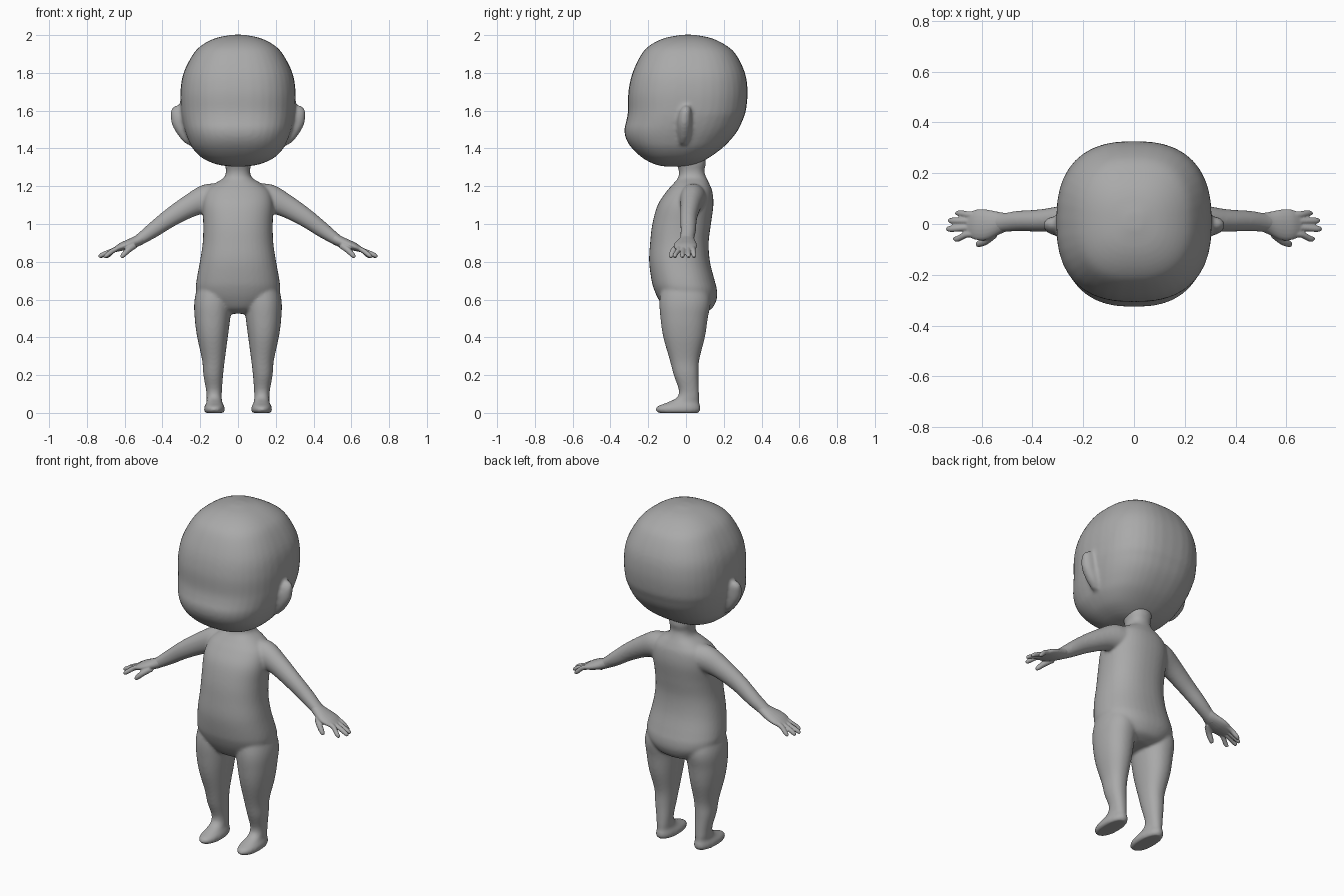
import bpy, bmesh
from math import cos, sin, pi, copysign
from mathutils import Vector

cube = bpy.data.objects.get("Cube")
if cube:
    bpy.data.objects.remove(cube)

clay = bpy.data.materials.new("clay grey")
clay.use_nodes = True
GREY = (0.4, 0.4, 0.4, 1)
clay.diffuse_color = GREY
clay.node_tree.nodes["Principled BSDF"].inputs["Base Color"].default_value = GREY


def refine(rows, steps=5):
    """Catmull-Rom interpolation through rows of numbers."""
    pts = [rows[0], *rows, rows[-1]]
    out = []
    for a, b, c, d in zip(pts, pts[1:], pts[2:], pts[3:]):
        for k in range(steps):
            t = k / steps
            out.append([q + t * (r - p) / 2 + t * t * (p - 2.5 * q + 2 * r - s / 2)
                        + t ** 3 * (3 * (q - r) + s - p) / 2
                        for p, q, r, s in zip(a, b, c, d)])
    return out + [list(rows[-1])]


def skin(bm, rings):
    """Bridge rings of points into one closed shell."""
    rings = [[bm.verts.new(p) for p in ring] for ring in rings]
    n = len(rings[0])
    faces = [bm.faces.new(rings[0][::-1]), bm.faces.new(rings[-1])]
    for low, high in zip(rings, rings[1:]):
        for i in range(n):
            j = (i + 1) % n
            faces.append(bm.faces.new((low[i], low[j], high[j], high[i])))
    bmesh.ops.recalc_face_normals(bm, faces=faces)


def rounded(power, n=40):
    """Unit superellipse; power 2 is a circle, more is squarer."""
    bend = lambda v: copysign(abs(v) ** (2 / power), v)
    return [(bend(cos(2 * pi * i / n)), bend(sin(2 * pi * i / n))) for i in range(n)]


def stack(bm, rows, side=1, power=2):
    """Loft upward; row = height, centre x, half width, front y, back y."""
    skin(bm, [[(side * (cx + hw * u), (yf + yb) / 2 + (yb - yf) / 2 * v, z)
               for u, v in rounded(power)] for z, cx, hw, yf, yb in refine(rows)])


def limb(bm, rows, side):
    """Loft sideways; row = x, y, z, half depth, half thickness."""
    rows = refine(rows)
    rings = []
    for i, (x, y, z, depth, thick) in enumerate(rows):
        a, b = rows[max(i - 1, 0)], rows[min(i + 1, len(rows) - 1)]
        along = Vector((b[0] - a[0], 0, b[2] - a[2])).normalized()
        rings.append([(side * (x - along.z * thick * v), y + depth * u, z + along.x * thick * v)
                      for u, v in rounded(2, 20)])
    skin(bm, rings)


def finish(name, bm, voxel, rounds):
    """Fuse the shells and soften the joins."""
    mesh = bpy.data.meshes.new(name)
    bm.to_mesh(mesh)
    bm.free()
    mesh.materials.append(clay)
    obj = bpy.data.objects.new(name, mesh)
    bpy.context.collection.objects.link(obj)
    fuse = obj.modifiers.new("fuse", 'REMESH')
    fuse.mode = 'VOXEL'
    fuse.voxel_size = voxel
    fuse.use_smooth_shade = True
    soften = obj.modifiers.new("soften", 'SMOOTH')
    soften.factor = 0.5
    soften.iterations = rounds


# Head with muzzle and ears
head = bmesh.new()
stack(head, [
    (1.305, 0, .05, -.12, .02), (1.318, 0, .12, -.17, .06), (1.35, 0, .19, -.23, .12),
    (1.4, 0, .24, -.285, .19), (1.45, 0, .266, -.317, .24), (1.5, 0, .284, -.326, .277),
    (1.55, 0, .296, -.315, .3), (1.6, 0, .303, -.307, .317), (1.7, 0, .305, -.305, .326),
    (1.8, 0, .288, -.283, .312), (1.9, 0, .237, -.235, .263), (1.95, 0, .187, -.185, .205),
    (1.985, 0, .115, -.11, .13), (2.002, 0, .03, -.02, .04)], power=2.5)
for side in (1, -1):
    stack(head, [
        (1.42, .26, .01, -.03, 0), (1.46, .28, .03, -.04, .02), (1.52, .3, .047, -.045, .028),
        (1.57, .306, .051, -.042, .03), (1.605, .312, .042, -.03, .028),
        (1.627, .32, .012, -.01, .015)], side)
finish("head", head, .01, 6)

# Torso and neck, legs with feet, arms
body = bmesh.new()
stack(body, [
    (.525, 0, .07, -.06, .08), (.55, 0, .14, -.11, .135), (.6, 0, .2, -.145, .162),
    (.65, 0, .222, -.168, .164), (.7, 0, .22, -.182, .152), (.8, 0, .202, -.195, .127),
    (.9, 0, .187, -.19, .12), (1, 0, .184, -.178, .132), (1.1, 0, .188, -.15, .145),
    (1.17, 0, .172, -.105, .14), (1.21, 0, .13, -.07, .125), (1.245, 0, .075, -.042, .108),
    (1.28, 0, .064, -.038, .097), (1.32, 0, .07, -.05, .105), (1.37, 0, .075, -.05, .1)],
    power=2.3)
for side in (1, -1):
    stack(body, [
        (0, .125, .048, -.145, .065), (.015, .125, .055, -.162, .076),
        (.035, .125, .052, -.15, .075), (.055, .125, .042, -.1, .07), (.08, .126, .04, -.05, .07),
        (.12, .127, .042, -.038, .068), (.2, .131, .052, -.065, .066), (.28, .13, .06, -.086, .07),
        (.4, .135, .081, -.12, .1), (.5, .135, .094, -.135, .115),
        (.6, .13, .1, -.14, .13), (.72, .11, .09, -.12, .1)], side, 2.2)
    limb(body, [
        (.08, .04, 1.14, .07, .07), (.16, .035, 1.135, .068, .077), (.25, .025, 1.098, .055, .062),
        (.36, .014, 1.032, .045, .05), (.45, .012, .967, .041, .041),
        (.52, .005, .918, .038, .031), (.56, .003, .895, .044, .026)], side)
finish("body", body, .008, 8)

# Hands: palm, four fingers, thumb
for side, name in ((1, "left_hand"), (-1, "right_hand")):
    hand = bmesh.new()
    limb(hand, [
        (.49, .009, .939, .032, .03), (.53, .003, .912, .044, .029), (.58, -.003, .892, .06, .026),
        (.62, -.003, .878, .06, .021), (.655, -.003, .862, .045, .012)], side)
    for y, tip_x, tip_y in ((.037, .7, .042), (.012, .728, .013),
                            (-.014, .735, -.019), (-.04, .708, -.058)):
        limb(hand, [
            (.61, y, .88, .014, .014), (.655, y, .863, .0135, .013),
            (tip_x - .015, tip_y, .836, .0125, .012), (tip_x, tip_y, .823, .007, .007)], side)
    limb(hand, [
        (.545, -.035, .89, .02, .018), (.58, -.063, .863, .018, .016),
        (.608, -.077, .835, .014, .013), (.618, -.08, .822, .008, .007)], side)
    finish(name, hand, .004, 3)
